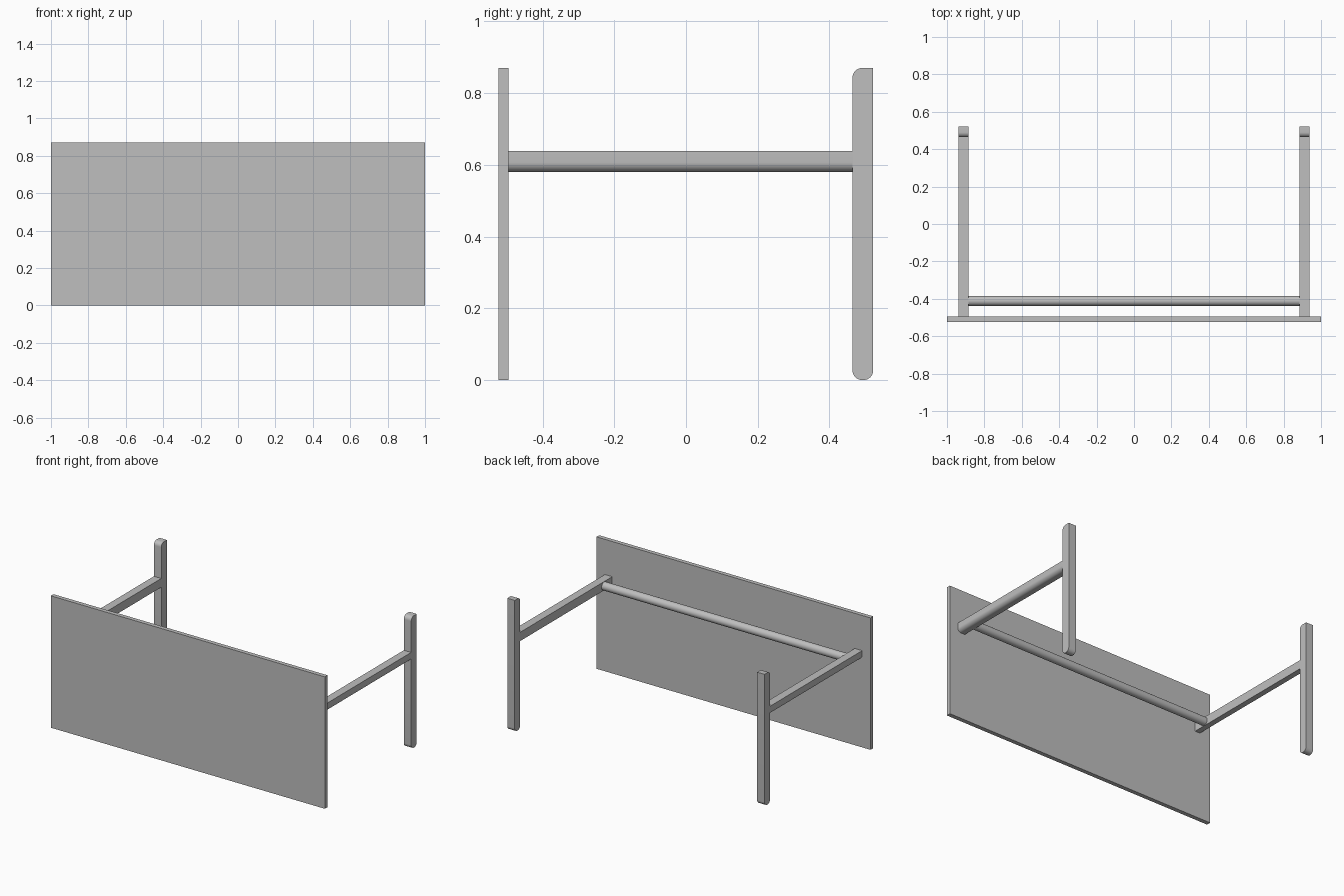
import bpy
import bmesh
import math
from mathutils import Vector

cube = bpy.data.objects.get("Cube")
if cube:
    bpy.data.objects.remove(cube, do_unlink=True)

grey = bpy.data.materials.new("plain_grey")
grey.use_nodes = True
colour = (0.52, 0.52, 0.52, 1)
grey.diffuse_color = colour
grey.node_tree.nodes["Principled BSDF"].inputs["Base Color"].default_value = colour


def finish(obj):
    obj.data.materials.append(grey)
    bpy.ops.object.select_all(action="DESELECT")
    obj.select_set(True)
    bpy.context.view_layer.objects.active = obj
    bpy.ops.object.shade_smooth_by_angle(angle=math.radians(35))


def bar(name, low, high, axis=0, rounded=(), radius=0.027):
    """Box between two corners; long edges along axis are rounded where
    their (sign, sign) position in the other two axes is listed."""
    low, high = Vector(low), Vector(high)
    mid, size = (low + high) / 2, high - low
    bm = bmesh.new()
    bmesh.ops.create_cube(bm, size=1)
    for v in bm.verts:
        v.co = Vector(c * s for c, s in zip(v.co, size))
    across = [i for i in range(3) if i != axis]
    edges = []
    for e in bm.edges:
        a, b = (v.co for v in e.verts)
        if abs(a[axis] - b[axis]) > 0.5 * size[axis]:
            signs = tuple(1 if a[i] > 0 else -1 for i in across)
            if signs in rounded:
                edges.append(e)
    if edges:
        bmesh.ops.bevel(bm, geom=edges, offset=radius, segments=8,
                        profile=0.5, affect="EDGES")
    mesh = bpy.data.meshes.new(name)
    bm.to_mesh(mesh)
    bm.free()
    obj = bpy.data.objects.new(name, mesh)
    obj.location = mid
    bpy.context.collection.objects.link(obj)
    finish(obj)


# Large upright panel
bar("front_panel", (-1, -0.523, 0), (1, -0.495, 0.87))

# Matching side arm and upright post on each side
for side, sign in (("left", 1), ("right", -1)):
    x0, x1 = sorted((sign * 0.885, sign * 0.939))
    bar(side + "_arm", (x0, -0.495, 0.58), (x1, 0.465, 0.638),
        axis=1, rounded=[(sign, -1)])
    bar(side + "_post", (x0, 0.464, 0), (x1, 0.522, 0.87),
        axis=0, rounded=[(-1, 1), (-1, -1), (1, -1)])

# Round rail joining the arms
bpy.ops.mesh.primitive_cylinder_add(
    vertices=32, radius=0.027, depth=1.772,
    location=(0, -0.411, 0.609), rotation=(0, math.pi / 2, 0))
rail = bpy.context.object
rail.name = "cross_rail"
finish(rail)
